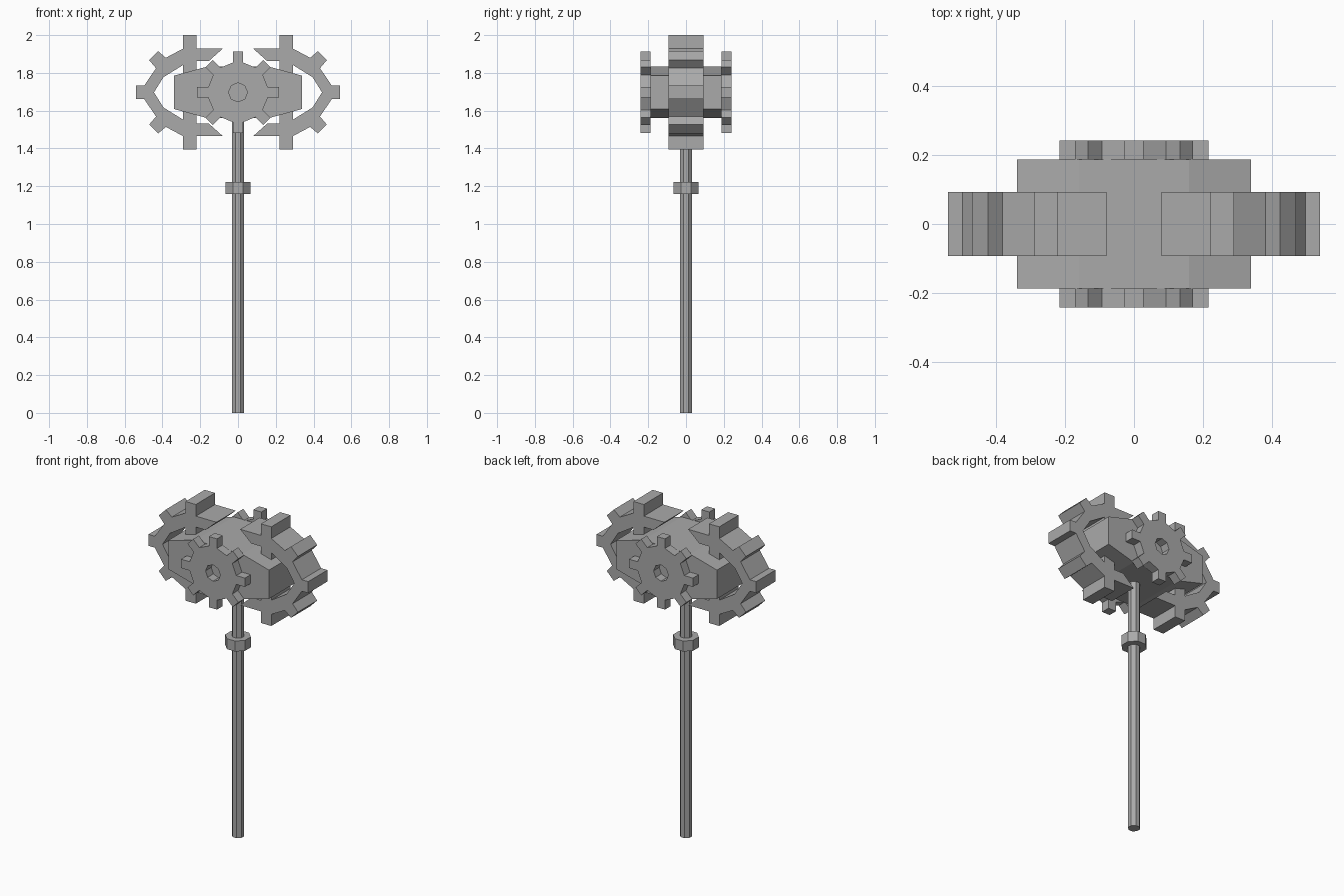
import bpy, bmesh, math

if "Cube" in bpy.data.objects:
    bpy.data.objects.remove(bpy.data.objects["Cube"])

ZC = 1.697  # height of the head's centre

metal = bpy.data.materials.new("grey_metal")
metal.diffuse_color = (0.4, 0.4, 0.4, 1)
metal.use_nodes = True
metal.node_tree.nodes["Principled BSDF"].inputs["Base Color"].default_value = metal.diffuse_color


def prism(name, faces, y0, y1, mirror=None):
    """Extrude flat XZ faces (z relative to the head centre) from y0 to y1."""
    bm = bmesh.new()
    cache = {}

    def vert(p):
        key = (round(p[0], 5), round(p[1], 5))
        if key not in cache:
            cache[key] = bm.verts.new((key[0], y0, ZC + key[1]))
        return cache[key]

    flat = [bm.faces.new([vert(p) for p in f]) for f in faces]
    bmesh.ops.recalc_face_normals(bm, faces=flat)
    new = bmesh.ops.extrude_face_region(bm, geom=flat, use_keep_orig=True)["geom"]
    bmesh.ops.translate(bm, vec=(0, y1 - y0, 0),
                        verts=[v for v in new if isinstance(v, bmesh.types.BMVert)])
    bmesh.ops.recalc_face_normals(bm, faces=bm.faces)
    me = bpy.data.meshes.new(name)
    bm.to_mesh(me)
    bm.free()
    me.materials.append(metal)
    ob = bpy.data.objects.new(name, me)
    bpy.context.collection.objects.link(ob)
    if mirror is not None:
        mod = ob.modifiers.new("mirror", "MIRROR")
        mod.use_axis = [i == mirror for i in range(3)]
        mod.use_mirror_merge = False
    return ob


def rod(name, apothem, z0, z1):
    """Upright eight-sided rod with a flat side to the front."""
    bpy.ops.mesh.primitive_cylinder_add(
        vertices=8, radius=apothem / math.cos(math.pi / 8), depth=z1 - z0,
        location=(0, 0, (z0 + z1) / 2), rotation=(0, 0, math.pi / 8))
    ob = bpy.context.object
    ob.name = name
    ob.data.materials.append(metal)


# Handle and collar
rod("handle", 0.032, 0, 1.6)
rod("handle_collar", 0.067, 1.158, 1.222)

# Hammer head block
quarter = [(0.34, 0.088), (0.16, 0.137)]
top = quarter + [(-x, z) for x, z in reversed(quarter)]
prism("head_block", [top + [(x, -z) for x, z in reversed(top)]], -0.187, 0.187)

# Large half gears around both ends of the head
upper = [(0.54, 0.035), (0.497, 0.035), (0.434, 0.128), (0.47, 0.17),
         (0.423, 0.218), (0.382, 0.183), (0.29, 0.232), (0.29, 0.303),
         (0.22, 0.303), (0.22, 0.232), (0.08, 0.232), (0.155, 0.165),
         (0.22, 0.165), (0.22, 0.10), (0.29, 0.10), (0.29, 0.145),
         (0.395, 0.08), (0.445, 0)]
prism("half_gear", [upper + [(x, -z) for x, z in reversed(upper[:-1])]],
      -0.093, 0.093, mirror=0)

# Small eight-toothed gears with a hole, on the front and back
def turn(r, s, i):
    a = i * math.pi / 4
    return (r * math.cos(a) - s * math.sin(a), r * math.sin(a) + s * math.cos(a))

TIP, ROOT, HALF, HOLE = 0.216, 0.158, 0.027, 0.05
sectors = [[turn(HOLE, 0, i), turn(TIP, 0, i), turn(TIP, HALF, i), turn(ROOT, HALF, i),
            turn(ROOT, -HALF, i + 1), turn(TIP, -HALF, i + 1), turn(TIP, 0, i + 1),
            turn(HOLE, 0, i + 1)] for i in range(8)]
prism("small_gear", sectors, -0.242, -0.187, mirror=1)
